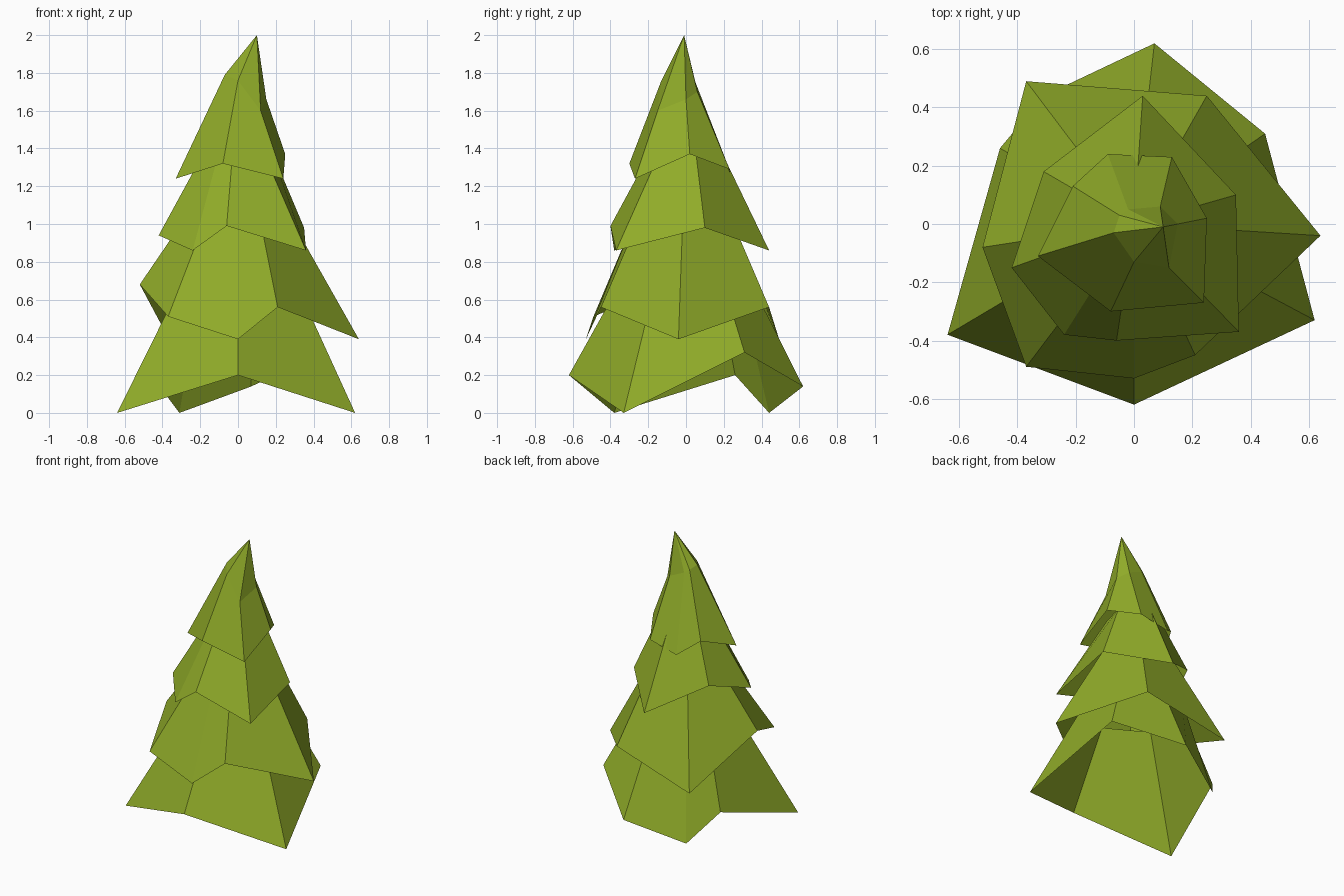
import bpy
import bmesh
from math import hypot

default_cube = bpy.data.objects.get("Cube")
if default_cube:
    bpy.data.objects.remove(default_cube, do_unlink=True)


def make_material(name, colour):
    material = bpy.data.materials.new(name)
    material.use_nodes = True
    material.diffuse_color = colour
    material.node_tree.nodes["Principled BSDF"].inputs["Base Color"].default_value = colour
    return material


needle_green = make_material("needle green", (.28, .41, .022, 1))


def rounded_ring(rim, radius, height):
    """Upper ring that follows the rim directions at one radius."""
    ring = []
    for x, y, z in rim:
        scale = radius / hypot(x, y)
        ring.append((x * scale, y * scale, height))
    return ring


def make_tier(name, rim, upper_ring, tip=None):
    """Faceted open skirt between two rings, optionally closed to a tip."""
    bm = bmesh.new()
    lower = [bm.verts.new(point) for point in rim]
    upper = [bm.verts.new(point) for point in upper_ring]
    tip_vert = bm.verts.new(tip) if tip else None
    count = len(lower)
    for i in range(count):
        j = (i + 1) % count
        bm.faces.new((lower[i], lower[j], upper[j], upper[i]))
        if tip_vert:
            bm.faces.new((upper[i], upper[j], tip_vert))
    mesh = bpy.data.meshes.new(name)
    bm.to_mesh(mesh)
    bm.free()
    mesh.materials.append(needle_green)
    tier = bpy.data.objects.new(name, mesh)
    bpy.context.collection.objects.link(tier)
    return tier


# Bottom skirt: wide jagged rim resting on the ground
bottom_rim = [(-.64, -.38, 0), (0, -.62, .2), (.62, -.33, 0), (.45, .31, .32),
              (.07, .62, .14), (-.31, .44, 0), (-.46, .26, .2)]
make_tier("bottom_branches", bottom_rim, rounded_ring(bottom_rim, .33, .72))

# Lower middle skirt
lower_rim = [(-.52, -.08, .68), (-.37, -.49, .51), (0, -.53, .39), (.21, -.45, .56),
             (.64, -.04, .39), (.25, .44, .56), (-.37, .49, .4)]
make_tier("lower_middle_branches", lower_rim, rounded_ring(lower_rim, .25, 1.08))

# Upper middle skirt
upper_rim = [(-.42, -.15, .94), (-.24, -.38, .86), (-.06, -.4, .99), (.36, -.37, .86),
             (.35, .1, .98), (.03, .44, .86), (-.31, .18, 1.05)]
make_tier("upper_middle_branches", upper_rim, rounded_ring(upper_rim, .18, 1.4))

# Crown: bent towards one side and closed to a point
crown_rim = [(-.33, -.11, 1.24), (-.08, -.3, 1.32), (.24, -.27, 1.24), (.25, .02, 1.37),
             (.13, .23, 1.29), (-.09, .24, 1.24), (-.21, .13, 1.33)]
crown_bend = [(-.07, -.03, 1.79), (0, -.13, 1.76), (.12, -.15, 1.6), (.15, 0, 1.66),
              (.09, .06, 1.7), (-.02, .05, 1.75), (-.05, .03, 1.77)]
make_tier("crown_branches", crown_rim, crown_bend, tip=(.1, -.01, 2))
